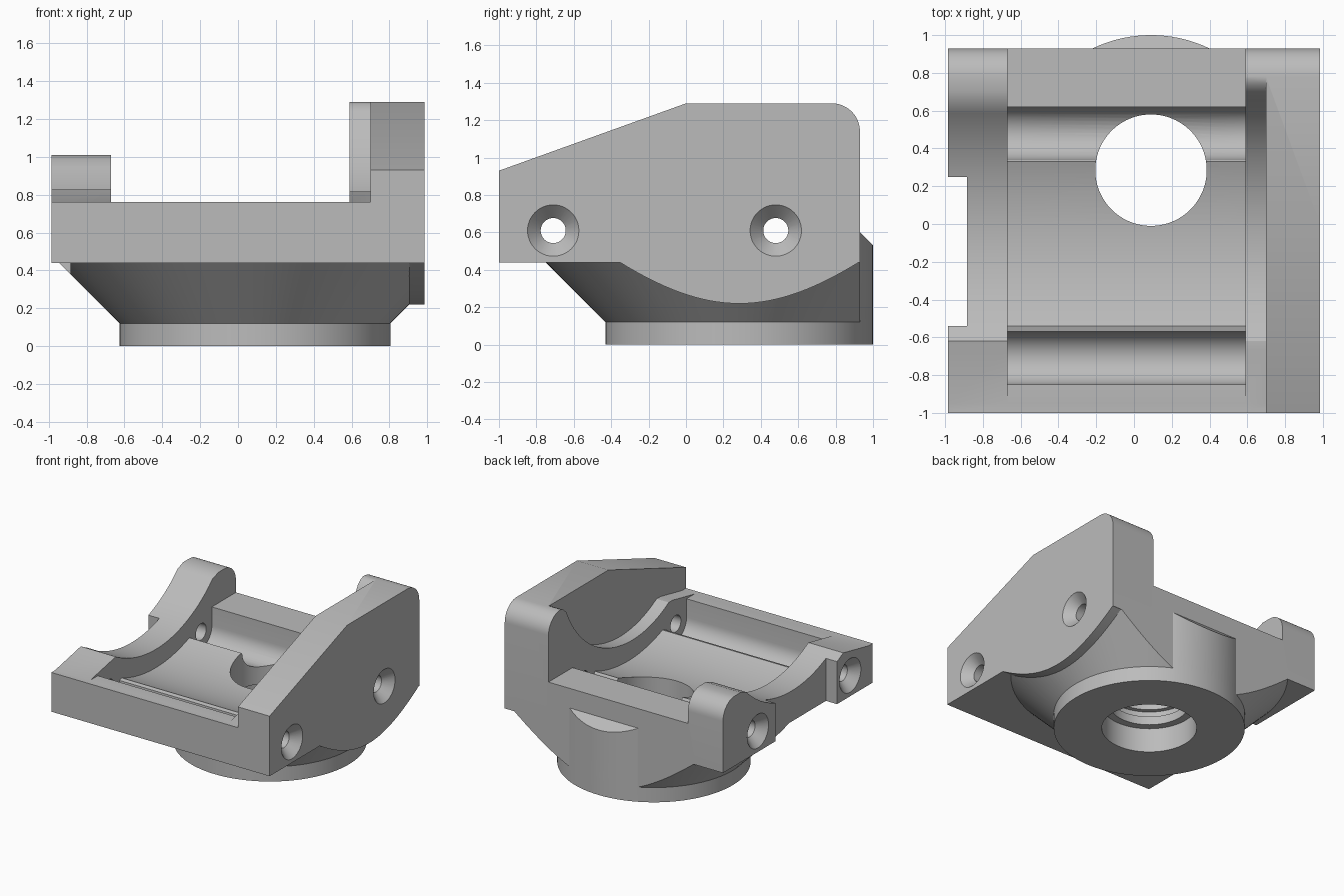
import bpy, bmesh, math
from mathutils import Matrix, Vector

old = bpy.data.objects.get("Cube")
if old:
    bpy.data.objects.remove(old, do_unlink=True)

metal = bpy.data.materials.new("satin_grey")
metal.use_nodes = True
GREY = (0.5, 0.5, 0.5, 1)
metal.diffuse_color = GREY
metal.node_tree.nodes["Principled BSDF"].inputs["Base Color"].default_value = GREY

SIDE = 0.985            # half width
BACK = 0.93             # rear face of the block
BASE = 0.44             # underside of the block
DECK = 0.76             # top of the front and rear bars
CX, CY = 0.09, 0.285    # axis of the round flange
RODS = [(-0.71, 0.61), (0.48, 0.61)]   # rod axes (y, z)


def add_object(name, bm):
    bmesh.ops.recalc_face_normals(bm, faces=bm.faces[:])
    mesh = bpy.data.meshes.new(name)
    bm.to_mesh(mesh)
    bm.free()
    obj = bpy.data.objects.new(name, mesh)
    bpy.context.collection.objects.link(obj)
    return obj


def prism(name, outline, x0, x1):
    """Extrude a (y, z) outline along x."""
    bm = bmesh.new()
    face = bm.faces.new([bm.verts.new((x0, y, z)) for y, z in outline])
    new = bmesh.ops.extrude_face_region(bm, geom=[face])["geom"]
    bmesh.ops.translate(bm, vec=(x1 - x0, 0, 0),
                        verts=[v for v in new if isinstance(v, bmesh.types.BMVert)])
    return add_object(name, bm)


def block(name, x0, x1, y0, y1, z0, z1):
    return prism(name, [(y0, z0), (y1, z0), (y1, z1), (y0, z1)], x0, x1)


def cone(name, start, end, r0, r1, segments=96):
    """Cylinder or cone between two points."""
    start, end = Vector(start), Vector(end)
    axis = end - start
    turn = axis.to_track_quat("Z", "Y").to_matrix().to_4x4()
    bm = bmesh.new()
    bmesh.ops.create_cone(bm, cap_ends=True, segments=segments, radius1=r0, radius2=r1,
                          depth=axis.length,
                          matrix=Matrix.Translation((start + end) / 2) @ turn)
    return add_object(name, bm)


def combine(target, tool, operation):
    """Apply a boolean and discard the tool."""
    mod = target.modifiers.new("join", "BOOLEAN")
    mod.operation, mod.solver, mod.object = operation, "EXACT", tool
    graph = bpy.context.evaluated_depsgraph_get()
    graph.update()
    mesh = bpy.data.meshes.new_from_object(target.evaluated_get(graph))
    target.modifiers.clear()
    target.data = mesh
    bpy.data.objects.remove(tool, do_unlink=True)
    return target


def arc(y, z, r, a0, a1, n=12):
    steps = [math.radians(a0 + (a1 - a0) * i / n) for i in range(n + 1)]
    return [(y + r * math.cos(a), z + r * math.sin(a)) for a in steps]


def sweep(yc, zc, r, y0, y1, n=28):
    """Lower part of a large circle between two y positions."""
    ys = [y0 + (y1 - y0) * i / n for i in range(n + 1)]
    return [(y, zc - math.sqrt(r * r - (y - yc) ** 2)) for y in ys]


def cradle_outline(yc, zc, r, y_end, top):
    """Side rail: front ramp, hollow saddle, rounded rear post."""
    return ([(-1, BASE), (-1, DECK), (-0.95, DECK), (-0.67, 0.817)]
            + sweep(yc, zc, r, -0.62, y_end)
            + [(y_end + 0.04, top - 0.012), (y_end + 0.07, top)]
            + arc(BACK - 0.15, top - 0.15, 0.15, 90, 0)
            + [(BACK, BASE)])


# Centre section: two bars, two rod grooves and a hollow floor
floor = ([(-1, BASE), (-1, DECK), (-0.85, DECK)]
         + arc(*RODS[0], 0.14, 180, 362, 20)
         + sweep(-0.1, 1.74, 1.2, -0.54, 0.33)
         + arc(*RODS[1], 0.14, 182, 360, 20)
         + [(0.62, DECK), (BACK, DECK), (BACK, BASE)])
body = prism("bracket_body", floor, -0.67, 0.59)

# Side rails
left_rail = prism("left_rail", cradle_outline(-0.1, 1.74, 1.05, 0.63, 1.01), -SIDE, -0.67)
right_rail = prism("right_rail", cradle_outline(-0.15, 1.62, 0.93, 0.70, 1.29), 0.59, 0.70)

# Tall right wall
wall = prism("right_wall",
             [(-1, BASE), (-1, 0.93), (0, 1.29)]
             + arc(BACK - 0.15, 1.14, 0.15, 90, 0) + [(BACK, BASE)], 0.70, SIDE)

# Curved skirt under the right wall
dys = [-0.64 + 1.28 * i / 32 for i in range(33)]
skirt = prism("wall_skirt",
              [(CY + d, math.sqrt(0.664 + d * d) - 0.595) for d in dys]
              + [(CY + 0.64, 0.5), (CY - 0.64, 0.5)], 0.9, SIDE)

# Conical neck, trimmed flush with the block
neck = cone("neck", (CX, CY, 0.12), (CX, CY, 0.45), 0.715, 1.045, 128)
combine(neck, block("trim", -1.2, 0.905, -1.2, BACK, 0, 1), "INTERSECT")

# Round flange and the boss that climbs the rear face
flange = cone("flange", (CX, CY, 0), (CX, CY, 0.2), 0.715, 0.715, 128)
boss = cone("rear_boss", (CX, CY, 0), (CX, CY, 0.75), 0.715, 0.715, 128)
combine(boss, prism("trim", [(0.85, 0.05), (1.1, 0.05), (1.1, 0.43), (0.85, 0.68)], -1, 1),
        "INTERSECT")

for part in (left_rail, right_rail, wall, skirt, neck, flange, boss):
    combine(body, part, "UNION")

# Side notch, stepped vertical bore
cutters = [block("notch", -1.2, -0.885, -0.54, 0.25, -0.1, 1.5),
           cone("bore", (CX, CY, -0.1), (CX, CY, 1), 0.295, 0.295),
           cone("counterbore", (CX, CY, -0.1), (CX, CY, 0.2), 0.355, 0.355),
           cone("bore_groove", (CX, CY, 0.27), (CX, CY, 0.33), 0.33, 0.33)]
# Rod holes, countersunk from both sides
for y, z in RODS:
    cutters.append(cone("rod_hole", (-1.2, y, z), (1.2, y, z), 0.067, 0.067, 48))
    for s in (-1, 1):
        cutters.append(cone("countersink", (s * (SIDE + 0.01), y, z),
                            (s * (SIDE - 0.08), y, z), 0.147, 0.06, 48))
for cutter in cutters:
    combine(body, cutter, "DIFFERENCE")

# Finish
body.data.materials.clear()
body.data.materials.append(metal)
for poly in body.data.polygons:
    poly.material_index = 0
bpy.ops.object.select_all(action="DESELECT")
body.select_set(True)
bpy.context.view_layer.objects.active = body
bpy.ops.object.shade_smooth_by_angle(angle=math.radians(25))
